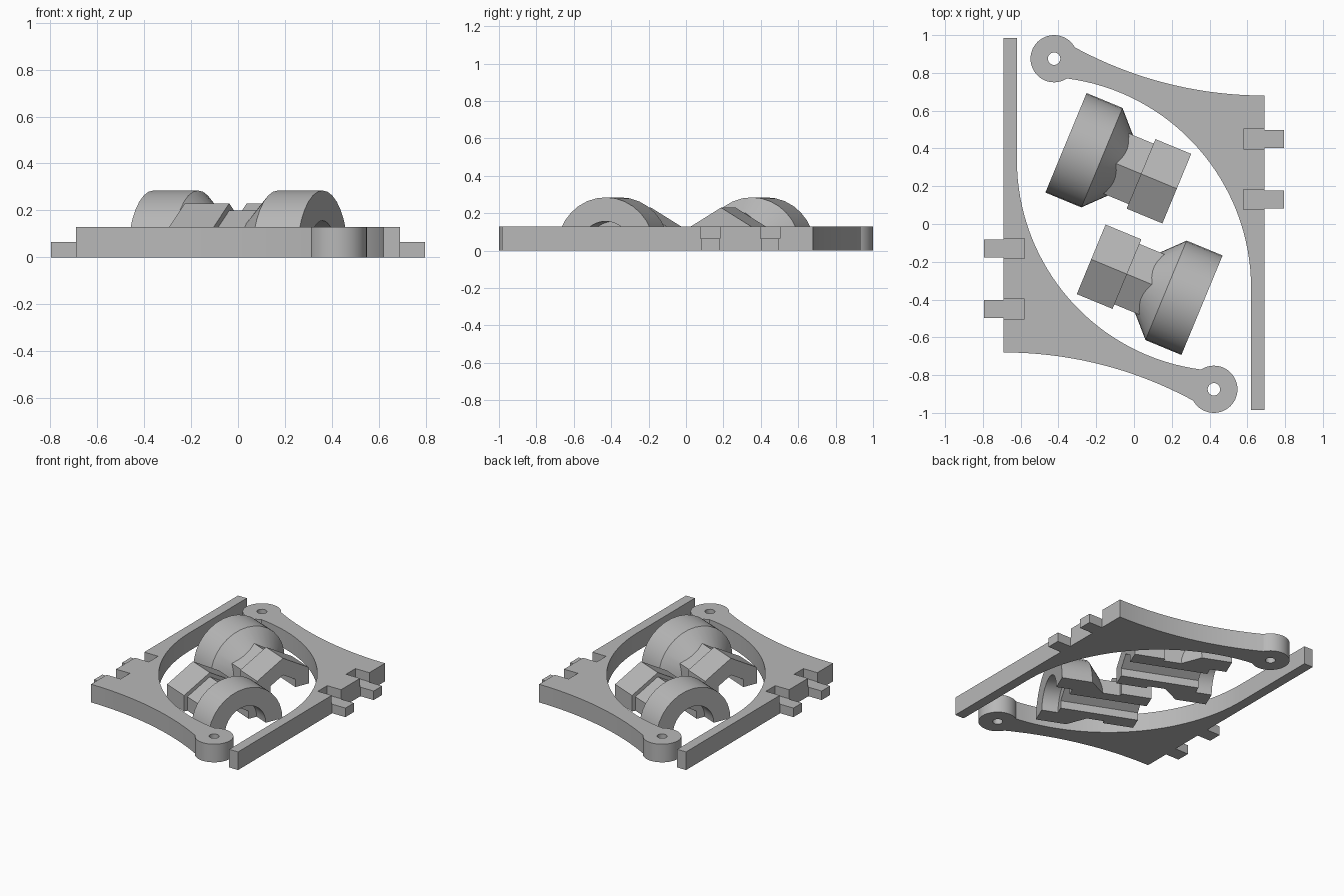
import bpy, bmesh, math
from mathutils import Matrix, Vector

cube = bpy.data.objects.get("Cube")
if cube:
    bpy.data.objects.remove(cube)

grey = bpy.data.materials.new("plain_grey")
grey.use_nodes = True
grey.diffuse_color = (0.48, 0.48, 0.48, 1)
grey.node_tree.nodes["Principled BSDF"].inputs["Base Color"].default_value = grey.diffuse_color

HEIGHT = 0.13


def make(name, bm):
    bmesh.ops.recalc_face_normals(bm, faces=bm.faces)
    mesh = bpy.data.meshes.new(name)
    bm.to_mesh(mesh)
    bm.free()
    mesh.materials.append(grey)
    ob = bpy.data.objects.new(name, mesh)
    bpy.context.collection.objects.link(ob)
    return ob


def prism(name, outline, z0, z1):
    bm = bmesh.new()
    face = bm.faces.new([bm.verts.new((x, y, z0)) for x, y in outline])
    top = bmesh.ops.extrude_face_region(bm, geom=[face])["geom"]
    bmesh.ops.translate(bm, vec=(0, 0, z1 - z0),
                        verts=[v for v in top if isinstance(v, bmesh.types.BMVert)])
    return make(name, bm)


def box(name, x0, x1, y0, y1, z0, z1):
    return prism(name, [(x0, y0), (x1, y0), (x1, y1), (x0, y1)], z0, z1)


def disc(name, x, y, r, z0, z1, sides):
    turns = [math.tau * i / sides for i in range(sides)]
    return prism(name, [(x + r * math.cos(a), y + r * math.sin(a)) for a in turns], z0, z1)


def lathe(name, profile, sides):
    """Solid turned around the x axis from (position, radius) pairs."""
    bm = bmesh.new()
    rings = []
    for s, r in profile:
        turns = [math.tau * i / sides for i in range(sides)]
        rings.append([bm.verts.new((s, r * math.sin(a), r * math.cos(a))) for a in turns])
    for a, b in zip(rings, rings[1:]):
        for i in range(sides):
            j = (i + 1) % sides
            bm.faces.new((a[i], a[j], b[j], b[i]))
    bm.faces.new(rings[0])
    bm.faces.new(rings[-1])
    return make(name, bm)


def combine(ob, other, operation):
    other.hide_render = True
    mod = ob.modifiers.new("join", 'BOOLEAN')
    mod.object, mod.operation, mod.solver = other, operation, 'EXACT'
    bpy.context.view_layer.objects.active = ob
    bpy.ops.object.modifier_apply(modifier=mod.name)
    bpy.data.objects.remove(other)


def arc(cx, cy, r, start, end, steps):
    """Arc points around a centre between two end points."""
    a = math.atan2(start[1] - cy, start[0] - cx)
    b = math.atan2(end[1] - cy, end[0] - cx)
    angles = [a + (b - a) * i / steps for i in range(steps + 1)]
    return [(cx + r * math.cos(t), cy + r * math.sin(t)) for t in angles]


def finish(ob):
    bpy.ops.object.select_all(action='DESELECT')
    ob.select_set(True)
    bpy.context.view_layer.objects.active = ob
    bpy.ops.object.shade_smooth_by_angle(angle=math.radians(25))


def opposite(ob, name):
    twin = ob.copy()
    twin.data = ob.data.copy()
    twin.name = name
    twin.matrix_world = Matrix.Rotation(math.pi, 4, 'Z') @ ob.matrix_world
    bpy.context.collection.objects.link(twin)


# Bracket: straight strip flowing into a curved arm
inner = arc(-0.50, -0.34, 1.12, (0.62, -0.34), (-0.36, 0.77), 32)
outer = arc(0.69, 2.78, 2.1, (-0.33, 0.945), (0.69, 0.68), 20)
bracket = prism("left_bracket", [(0.69, -0.985), (0.62, -0.985)][::1] + inner + outer, 0, HEIGHT)

# Round eyelet at the arm tip
combine(bracket, disc("eyelet", -0.423, 0.875, 0.125, 0, HEIGHT, 48), 'UNION')
combine(bracket, disc("eyelet_hole", -0.423, 0.875, 0.033, -0.1, 0.3, 24), 'DIFFERENCE')

# Notches above the two locking tabs
for i, y in enumerate((0.13, 0.45)):
    combine(bracket, box("notch", 0.58, 0.75, y - 0.053, y + 0.053, 0.065, 0.3), 'DIFFERENCE')
    tab = box(f"left_tab_{i + 1}", 0.68, 0.795, y - 0.048, y + 0.048, 0, 0.065)
    opposite(tab, f"right_tab_{i + 1}")
finish(bracket)
opposite(bracket, "right_bracket")

# Half fitting: round collar with a cone, hexagonal neck and hexagonal head
fitting = lathe("back_fitting", [(0, 0.285), (0.206, 0.285), (0.32, 0.165)], 32)
combine(fitting, lathe("neck", [(0.15, 0.2), (0.46, 0.2)], 6), 'UNION')
combine(fitting, lathe("head", [(0.43, 0.23), (0.635, 0.23)], 6), 'UNION')

# Hollow inside, then split along the middle
combine(fitting, lathe("wide_bore", [(-0.1, 0.157), (0.11, 0.157)], 32), 'DIFFERENCE')
combine(fitting, lathe("narrow_bore", [(0.05, 0.11), (0.8, 0.11)], 6), 'DIFFERENCE')
combine(fitting, box("lower_half", -1, 1, -1, 1, -1, 0), 'DIFFERENCE')
finish(fitting)
fitting.matrix_world = Matrix.Translation(Vector((-0.36, 0.43, 0))) @ Matrix.Rotation(math.radians(-22.5), 4, 'Z')
opposite(fitting, "front_fitting")
